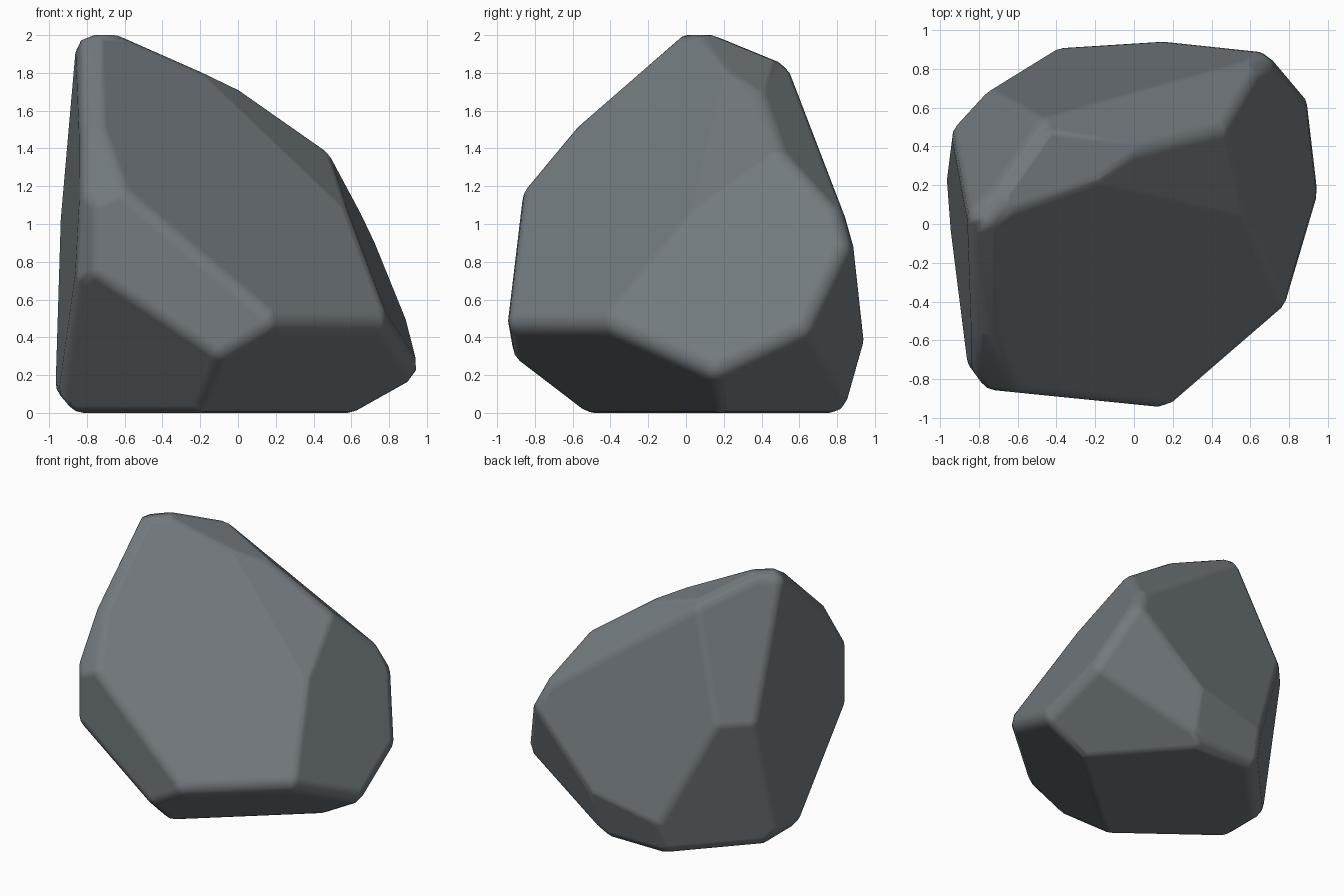
import bpy, bmesh
from mathutils import Vector

if "Cube" in bpy.data.objects:
    bpy.data.objects.remove(bpy.data.objects["Cube"])

R = 0.10  # edge rounding radius

# facets of the rock: outward direction and distance from the origin
FACETS = [
    ((.49, -.565, .65), .957),    # big front slope
    ((.907, -.085, .409), .958),  # right
    ((.593, -.374, .713), 1.09),  # upper right
    ((-.1, -.995, 0), .925),      # front
    ((-.35, -.78, .52), 1.50),    # front left shoulder
    ((-.81, -.59, 0), 1.12),      # front left corner
    ((-.477, -.623, -.619), .437),  # front left underside
    ((.406, -.472, -.783), .17),    # front right underside
    ((.468, .419, -.779), .37),   # back right underside
    ((-.77, 0, -.64), .665),      # left foot
    ((.36, .13, .924), 1.63),     # top
    ((.362, .589, .724), 1.475),  # upper back
    ((-.11, .966, .219), .98),    # back
    ((0, .96, -.27), .80),        # lower back
    ((.365, .888, -.28), .79),    # lower back right corner
    ((-.696, .625, .352), 1.32),  # upper back left
    ((-.727, .673, -.14), .865),  # lower back left
    ((-.995, -.08, .05), .95),    # left
    ((0, 0, -1), 0),              # base
    ((0, 0, 1), 2.0),             # tip
]

# cut a block down to the facets, pulled in by the rounding radius
bm = bmesh.new()
bmesh.ops.create_cube(bm, size=6)
for n, d in FACETS:
    n = Vector(n)
    d = d / n.length - R
    n.normalize()
    cut = bmesh.ops.bisect_plane(bm, geom=bm.verts[:] + bm.edges[:] + bm.faces[:],
                                 plane_co=n * d, plane_no=n, clear_outer=True)
    edges = [e for e in cut['geom_cut'] if isinstance(e, bmesh.types.BMEdge)]
    if edges:
        bmesh.ops.edgeloop_fill(bm, edges=edges)
bmesh.ops.recalc_face_normals(bm, faces=bm.faces[:])

# push every corner back out along its facets and edges: softly worn edges
points = []
for v in bm.verts:
    for f in v.link_faces:
        points.append(v.co + f.normal * R)
    for e in v.link_edges:
        if len(e.link_faces) == 2:
            a, b = e.link_faces
            points.append(v.co + (a.normal + b.normal).normalized() * R)
bm.free()

bm = bmesh.new()
for p in points:
    bm.verts.new(p)
bmesh.ops.remove_doubles(bm, verts=bm.verts[:], dist=0.01)
bmesh.ops.convex_hull(bm, input=bm.verts[:])
bmesh.ops.delete(bm, geom=[v for v in bm.verts if not v.link_faces], context='VERTS')
bmesh.ops.dissolve_limit(bm, angle_limit=0.03, verts=bm.verts[:], edges=bm.edges[:])
bmesh.ops.recalc_face_normals(bm, faces=bm.faces[:])
for f in bm.faces:
    f.smooth = True

mesh = bpy.data.meshes.new("rock")
bm.to_mesh(mesh)
bm.free()
rock = bpy.data.objects.new("rock", mesh)
bpy.context.collection.objects.link(rock)

# facets stay flat, worn edges blend
wn = rock.modifiers.new("facet_shading", 'WEIGHTED_NORMAL')
wn.weight = 100

stone = bpy.data.materials.new("slate grey stone")
stone.diffuse_color = (0.17, 0.195, 0.21, 1)
stone.use_nodes = True
stone.node_tree.nodes["Principled BSDF"].inputs["Base Color"].default_value = stone.diffuse_color
mesh.materials.append(stone)
